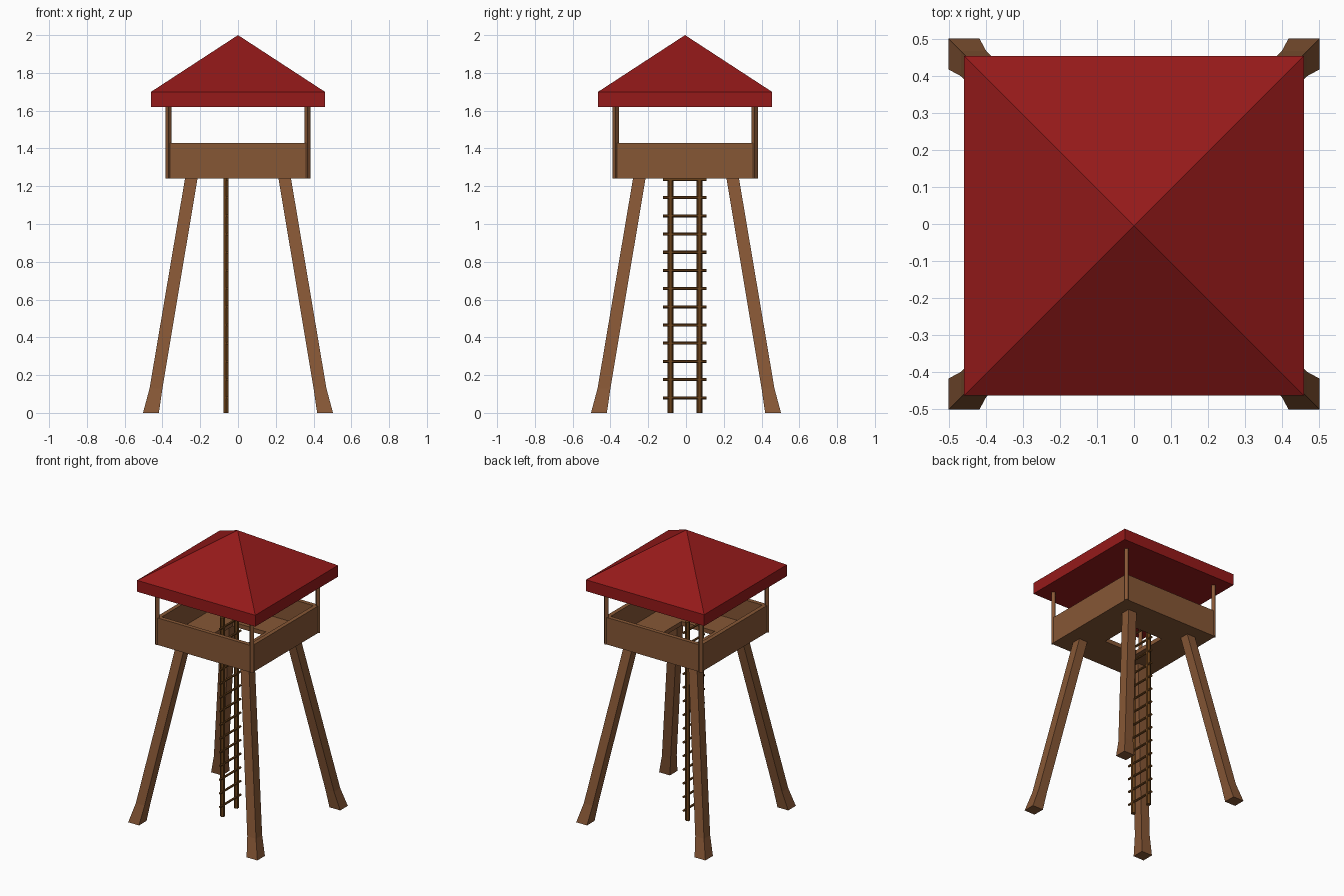
import bpy, bmesh, math
from mathutils import Matrix

if "Cube" in bpy.data.objects:
    bpy.data.objects.remove(bpy.data.objects["Cube"])


def material(name, rgb):
    m = bpy.data.materials.new(name)
    m.diffuse_color = (*rgb, 1)
    m.use_nodes = True
    m.node_tree.nodes["Principled BSDF"].inputs["Base Color"].default_value = m.diffuse_color
    return m


ROOF = material("red_roof", (0.30, 0.010, 0.010))
WOOD = material("wood", (0.24, 0.095, 0.036))
DARK = material("dark_wood", (0.14, 0.052, 0.010))


def finish(name, bm, mat):
    bmesh.ops.remove_doubles(bm, verts=bm.verts, dist=1e-5)
    bmesh.ops.recalc_face_normals(bm, faces=bm.faces)
    me = bpy.data.meshes.new(name)
    bm.to_mesh(me)
    bm.free()
    me.materials.append(mat)
    ob = bpy.data.objects.new(name, me)
    bpy.context.collection.objects.link(ob)
    return ob


def loft(name, rings, mat, loop=False):
    """Skin square rings (cx, cy, z, half width); loop=True makes a hollow frame."""
    bm = bmesh.new()
    corners = ((-1, -1), (1, -1), (1, 1), (-1, 1))
    vs = [[bm.verts.new((cx + h * a, cy + h * b, z)) for a, b in corners]
          for cx, cy, z, h in rings]
    pairs = list(zip(vs, vs[1:]))
    if loop:
        pairs.append((vs[-1], vs[0]))
    else:
        bm.faces.new(vs[0])
        if rings[-1][3] > 0:
            bm.faces.new(vs[-1])
    for lo, hi in pairs:
        for i in range(4):
            j = (i + 1) % 4
            bm.faces.new((lo[i], lo[j], hi[j], hi[i]))
    return finish(name, bm, mat)


def frame(name, outer, inner, z0, z1, mat):
    return loft(name, [(0, CY, z0, outer), (0, CY, z1, outer),
                       (0, CY, z1, inner), (0, CY, z0, inner)], mat, True)


def rod(name, loc, radius, length, sides, mat, rot=Matrix()):
    bm = bmesh.new()
    bmesh.ops.create_cone(bm, cap_ends=True, segments=sides, radius1=radius,
                          radius2=radius, depth=length,
                          matrix=Matrix.Translation(loc) @ rot)
    return finish(name, bm, mat)


CY = -0.005

# Hipped roof with a straight fascia
loft("roof", [(0, CY, 1.62, 0.46), (0, CY, 1.70, 0.46), (0, CY, 2.0, 0)], ROOF)

# Cabin floor with ladder hatch, and the parapet
frame("floor", 0.37, 0.13, 1.24, 1.27, WOOD)
frame("parapet", 0.376, 0.347, 1.24, 1.43, WOOD)

for sx, side in ((-1, "left"), (1, "right")):
    for sy, end in ((-1, "front"), (1, "back")):
        # Diamond-section corner post carrying the roof
        rod(f"{end}_{side}_post", (sx * 0.368, CY + sy * 0.368, 1.435),
            0.017, 0.39, 4, WOOD)
        # Splayed leg with a slightly flared foot
        loft(f"{end}_{side}_leg",
             [(sx * c, sy * c, z, h) for c, z, h in
              ((0.461, 0, 0.042), (0.434, 0.13, 0.034), (0.246, 1.25, 0.033))], WOOD)

# Ladder
LX = -0.063
for name, y in (("ladder_rail_front", -0.082), ("ladder_rail_back", 0.071)):
    rod(name, (LX, y, 0.70), 0.016, 1.40, 6, DARK)
for i in range(14):
    rod(f"ladder_rung_{i + 1}", (LX + 0.006, -0.006, 0.08 + 0.0963 * i), 0.008, 0.23,
        6, DARK, Matrix.Rotation(math.pi / 2, 4, 'X'))
